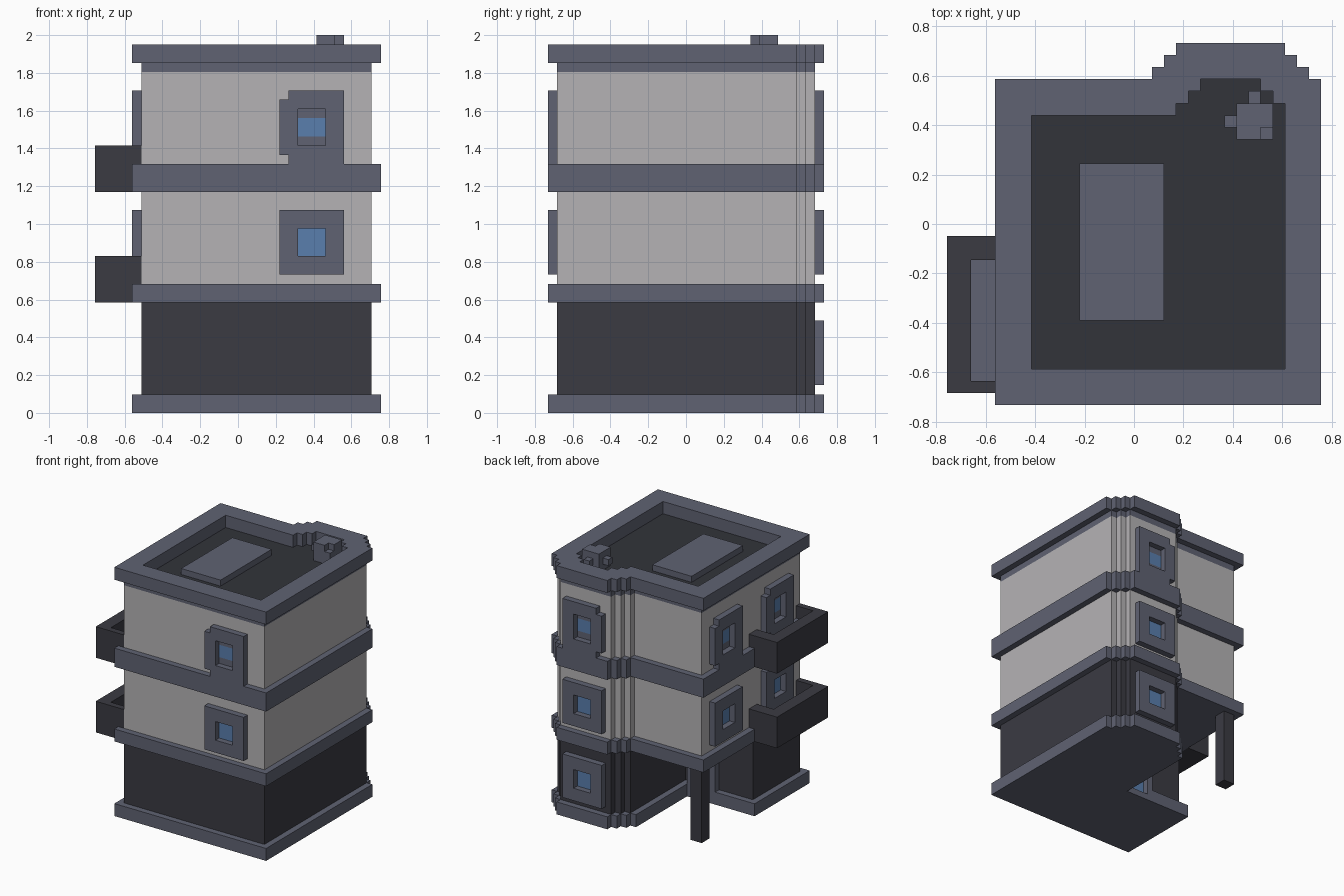
import bpy, bmesh

if "Cube" in bpy.data.objects:
    bpy.data.objects.remove(bpy.data.objects["Cube"])

U = 2 / 41  # one block of the model


def pt(x, y, z):
    return ((x - 15.5) * U, (y - 15) * U, z * U)


def material(name, rgb):
    m = bpy.data.materials.new(name)
    m.diffuse_color = (*rgb, 1)
    m.use_nodes = True
    m.node_tree.nodes["Principled BSDF"].inputs["Base Color"].default_value = m.diffuse_color
    return m


TRIM = material("slate_trim", (0.115, 0.123, 0.17))
LIGHT = material("pale_wall", (0.46, 0.45, 0.46))
DARK = material("dark_stone", (0.043, 0.043, 0.055))
ROOF = material("roof_felt", (0.032, 0.034, 0.042))
GLASS = material("blue_glass", (0.10, 0.21, 0.42))


def finish(name, bm, mat):
    bmesh.ops.recalc_face_normals(bm, faces=bm.faces)
    me = bpy.data.meshes.new(name)
    bm.to_mesh(me)
    bm.free()
    me.materials.append(mat)
    ob = bpy.data.objects.new(name, me)
    bpy.context.collection.objects.link(ob)
    return ob


def prism(name, outline, z0, z1, mat):
    bm = bmesh.new()
    f = bm.faces.new([bm.verts.new(pt(x, y, z0)) for x, y in outline])
    ext = bmesh.ops.extrude_face_region(bm, geom=[f])["geom"]
    for v in ext:
        if isinstance(v, bmesh.types.BMVert):
            v.co.z = z1 * U
    return finish(name, bm, mat)


def blocks(name, boxes, mat):
    bm = bmesh.new()
    for x0, x1, y0, y1, z0, z1 in boxes:
        lo, hi = pt(x0, y0, z0), pt(x1, y1, z1)
        for v in bmesh.ops.create_cube(bm, size=1)["verts"]:
            v.co = [lo[i] if v.co[i] < 0 else hi[i] for i in range(3)]
    return finish(name, bm, mat)


def ring(name, outline, hole, z0, z1, mat):
    ob = prism(name, outline, z0, z1, mat)
    cut = prism("cutter", hole, z0 - 1, z1 + 1, mat)
    cut.hide_render = True
    mod = ob.modifiers.new("hole", "BOOLEAN")
    mod.object, mod.operation, mod.solver = cut, "DIFFERENCE", "EXACT"
    bpy.context.view_layer.objects.active = ob
    bpy.ops.object.modifier_apply(modifier="hole")
    bpy.data.objects.remove(cut)


# Plans, with the stepped bay at the back right
band = [(4, 0), (31, 0), (31, 27), (30, 27), (30, 28), (29, 28), (29, 29), (28, 29),
        (28, 30), (19, 30), (19, 29), (18, 29), (18, 28), (17, 28), (17, 27)]
wall = [(5, 1), (30, 1), (30, 27), (29, 27), (29, 28), (28, 28), (28, 29), (19, 29),
        (19, 28), (18, 28), (18, 27), (17, 27), (17, 26)]
inner = [(7, 3), (28, 3), (28, 25), (27, 25), (27, 26), (26, 26), (26, 27), (21, 27),
         (21, 26), (20, 26), (20, 25), (19, 25), (19, 24), (7, 24)]
full_band, full_wall = band + [(4, 27)], wall + [(5, 26)]

# Ground floor with the open porch cut out of the back left corner
prism("plinth", band + [(16, 27), (16, 13), (11, 13), (11, 14), (4, 14)], 0, 2, TRIM)
prism("ground_floor", wall[:-1] + [(17, 13), (5, 13)], 2, 12, DARK)
blocks("porch_post", [(5, 7, 24, 26, 0, 12)], DARK)

# Porch door
blocks("door_frame", [(11, 12, 13, 14, 0, 8), (15, 16, 13, 14, 0, 8),
                      (12, 15, 13, 14, 7, 8), (12, 15, 13, 14, 0, 1),
                      (12, 15, 13, 13.5, 4, 5)], TRIM)
blocks("door_glass", [(12, 15, 12.8, 13.05, 1, 7)], GLASS)

# Upper floors and string courses
prism("lower_band", full_band, 12, 14, TRIM)
prism("middle_walls", full_wall, 14, 24, LIGHT)
prism("upper_band", full_band, 24, 27, TRIM)
prism("upper_walls", full_wall, 27, 37, LIGHT)

# Roof
prism("cornice_neck", full_wall, 37, 38, TRIM)
prism("roof_deck", inner, 37.5, 38.03, ROOF)
ring("parapet", full_band, inner, 38, 40, TRIM)
blocks("roof_hatch", [(11, 18, 7, 20, 38, 39)], TRIM)
blocks("chimney", [(24, 27, 23, 25, 38, 41), (24, 26, 22, 23, 38, 41),
                   (26, 27, 22, 23, 38, 40), (23, 24, 23, 24, 39, 40),
                   (25, 26, 25, 26, 39, 40)], TRIM)

# Balconies on the left side
for n, z in (("lower", 12), ("upper", 24)):
    blocks(n + "_balcony", [(0, 2, 1, 14, z, z + 5), (2, 5, 1, 2, z, z + 5),
                            (2, 5, 12, 14, z, z + 5), (2, 5, 2, 12, z, z + 1)], DARK)
    blocks(n + "_balcony_floor", [(2, 5, 2, 12, z + 1, z + 2)], TRIM)


def window(name, axis, a, d, z, tall=False, flip=False):
    """Frame 7 blocks wide from a along the axis, one block deep from d."""
    def box(a0, a1, z0, z1, d0=d, d1=d + 1):
        if flip:
            a0, a1 = 7 - a1, 7 - a0
        a0, a1 = a + a0, a + a1
        return (a0, a1, d0, d1, z0, z1) if axis == "x" else (d0, d1, a0, a1, z0, z1)
    z0 = z - 1 if tall else z      # top floor frames stand on the band
    o0, o1 = (z + 1, z + 5) if tall else (z + 2, z + 5)
    side = (z, z + 6) if tall else (z, z + 7)
    blocks(name + "_frame", [box(0, 1, *side), box(1, 2, z0, z + 7),
                             box(5, 7, z0, z + 7), box(2, 5, z0, o0),
                             box(2, 5, o1, z + 7)], TRIM)
    # pane lies just proud of the wall behind the frame
    out = 1 if d > 10 else -1
    plane = d if out > 0 else d + 1
    p = sorted((plane - 0.2 * out, plane + 0.05 * out))
    g = (z + 2, z + 4) if tall else (o0, o1)
    blocks(name + "_glass", [box(2, 5, *g, *p)], GLASS)
    if tall:
        blocks(name + "_reveal", [box(2, 5, z + 4, z + 5, *p),
                                  box(2, 5, z + 1, z + 2, *p)], TRIM)


# Windows: front, back bay and left wall
for n, z, tall in (("ground", 3, False), ("middle", 15, False), ("top", 28, True)):
    window(n + "_back_window", "x", 20, 29, z, tall)
    if n != "ground":
        window(n + "_front_window", "x", 20, 0, z, tall)
        window(n + "_left_window", "y", 17, 4, z, tall, True)
        window(n + "_balcony_window", "y", 4, 4, z, tall, True)
